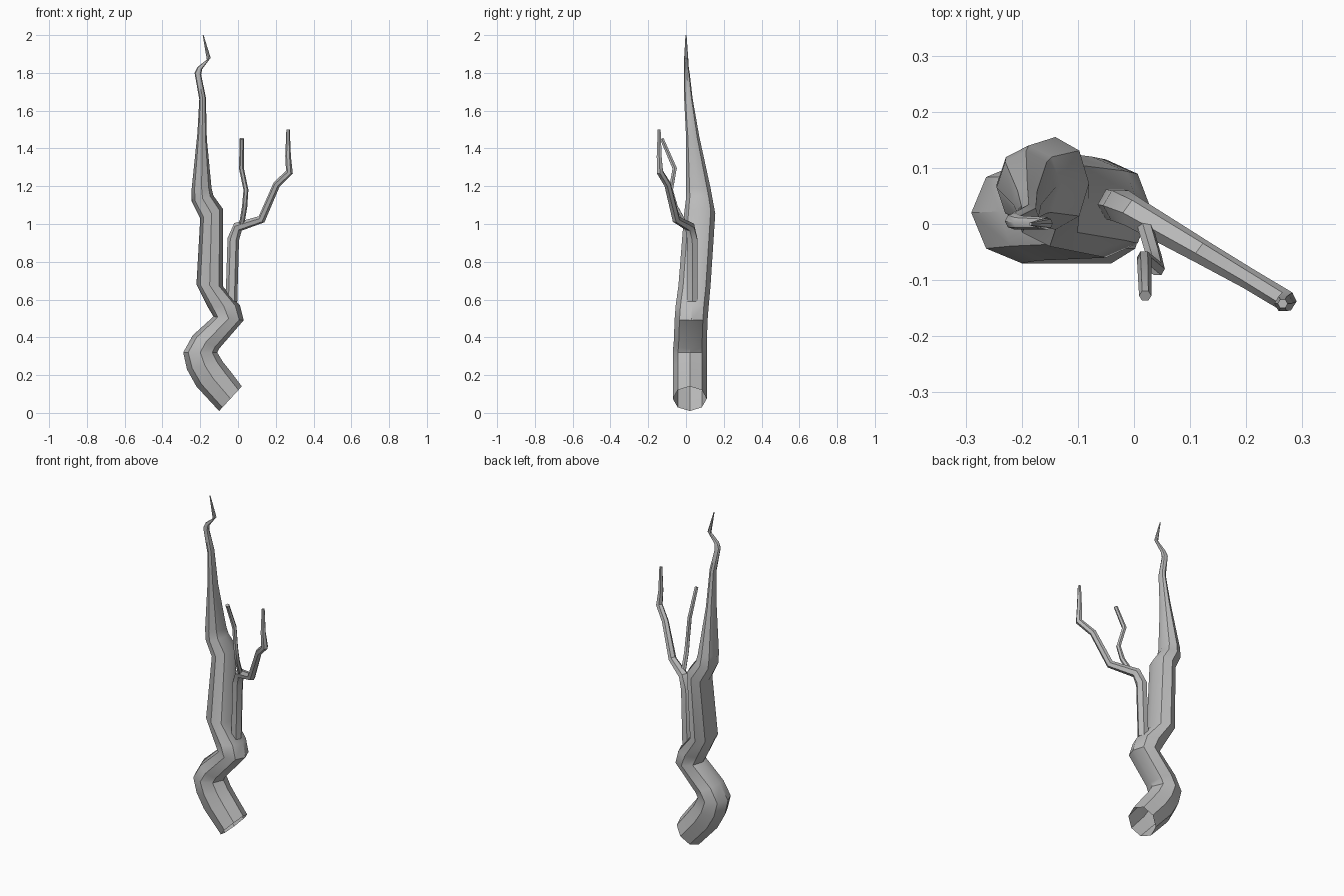
import bpy, bmesh, math
from mathutils import Vector

if "Cube" in bpy.data.objects:
    bpy.data.objects.remove(bpy.data.objects["Cube"])

bark = bpy.data.materials.new("grey_bark")
bark.use_nodes = True
COLOR = (0.5, 0.5, 0.5, 1)
bark.diffuse_color = COLOR
bark.node_tree.nodes["Principled BSDF"].inputs["Base Color"].default_value = COLOR


def loft(name, rings, cap_start, cap_end):
    """Skin a tube through rings of points."""
    bm = bmesh.new()
    loops = [[bm.verts.new(p) for p in ring] for ring in rings]
    n = len(loops[0])
    for a, b in zip(loops, loops[1:]):
        for i in range(n):
            j = (i + 1) % n
            bm.faces.new((a[i], a[j], b[j], b[i]))
    if cap_start:
        bm.faces.new(loops[0][::-1])
    if cap_end:
        bm.faces.new(loops[-1])
    bmesh.ops.recalc_face_normals(bm, faces=bm.faces)
    mesh = bpy.data.meshes.new(name)
    bm.to_mesh(mesh)
    bm.free()
    mesh.materials.append(bark)
    obj = bpy.data.objects.new(name, mesh)
    bpy.context.collection.objects.link(obj)
    bpy.ops.object.select_all(action="DESELECT")
    obj.select_set(True)
    bpy.context.view_layer.objects.active = obj
    bpy.ops.object.shade_smooth_by_angle(angle=math.radians(40))
    return obj


def slanted_ring(xl, zl, xr, zr, y0, y1, sides=8):
    """Oval ring spanning a left and a right point, and a depth range."""
    mid = Vector(((xl + xr) / 2, (y0 + y1) / 2, (zl + zr) / 2))
    across = Vector(((xr - xl) / 2, 0, (zr - zl) / 2))
    depth = Vector((0, (y1 - y0) / 2, 0))
    angles = [math.tau * i / sides for i in range(sides)]
    return [mid + across * math.cos(a) + depth * math.sin(a) for a in angles]


def branch(name, path, sides=6):
    """Tapered tube along (x, y, z, radius) stations."""
    pts = [Vector(p[:3]) for p in path]
    rings = []
    for i, p in enumerate(pts):
        before = (p - pts[max(i - 1, 0)]).normalized()
        after = (pts[min(i + 1, len(pts) - 1)] - p).normalized()
        tangent = (before + after).normalized()
        u = Vector((0, 1, 0)).cross(tangent).normalized()
        v = tangent.cross(u)
        angles = [math.tau * k / sides for k in range(sides)]
        rings.append([p + (u * math.cos(a) + v * math.sin(a)) * path[i][3] for a in angles])
    return loft(name, rings, True, True)


# Crooked trunk, open at the slanted foot: left x, z, right x, z, depth range
trunk = [
    (-.10, .01, .02, .14, -.07, .11),
    (-.22, .14, -.04, .22, -.07, .11),
    (-.27, .23, -.08, .27, -.07, .11),
    (-.29, .32, -.11, .32, -.07, .11),
    (-.24, .41, -.10, .34, -.065, .11),
    (-.13, .51, .03, .49, -.06, .115),
    (-.16, .56, .01, .57, -.055, .12),
    (-.22, .68, -.08, .67, -.04, .13),
    (-.20, 1.03, -.08, 1.08, -.01, .155),
    (-.245, 1.12, -.13, 1.15, 0, .14),
    (-.245, 1.19, -.14, 1.19, 0, .13),
    (-.215, 1.48, -.165, 1.45, 0, .07),
    (-.205, 1.66, -.17, 1.67, -.01, .035),
    (-.23, 1.80, -.195, 1.79, -.01, .02),
    (-.215, 1.83, -.19, 1.82, -.01, .015),
    (-.165, 1.87, -.145, 1.88, -.01, .012),
    (-.187, 2.0, -.182, 2.0, -.003, .003),
]
loft("trunk", [slanted_ring(*s) for s in trunk], False, True)

# Side branch rising from the elbow
branch("side_branch", [
    (-.035, .035, .59, .031), (-.025, .033, .92, .031), (.0, .02, .985, .028),
    (.125, -.052, 1.025, .022), (.205, -.098, 1.21, .019),
    (.272, -.138, 1.275, .019), (.265, -.142, 1.36, .015), (.265, -.142, 1.5, .009),
])

# Thin twig forking from the side branch
branch("twig", [
    (.02, -.005, 1.0, .014), (.035, -.055, 1.09, .014), (.042, -.08, 1.18, .013),
    (.018, -.06, 1.295, .013), (.02, -.128, 1.452, .011),
])
